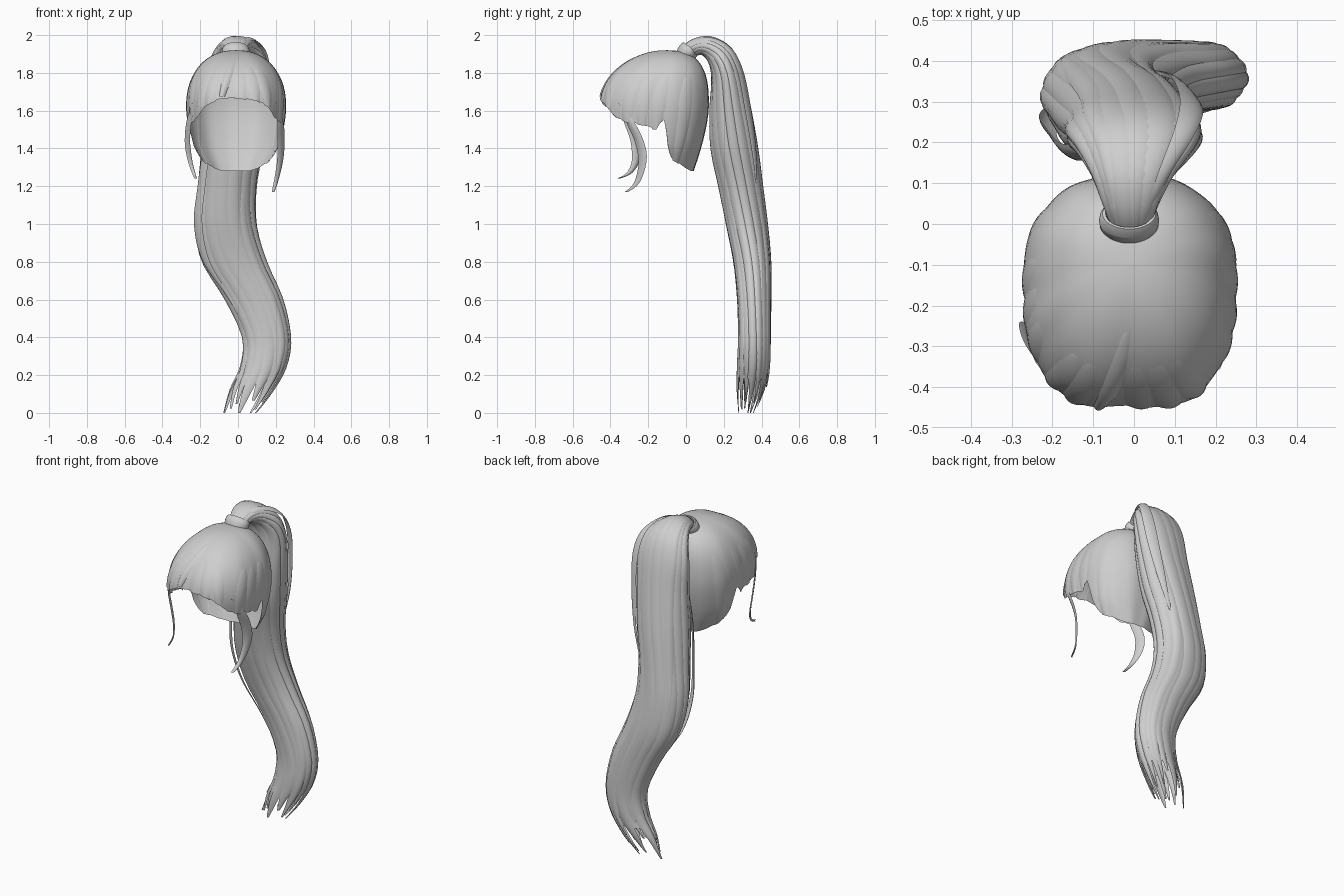
import bpy, math, random
from mathutils import Vector

if "Cube" in bpy.data.objects:
    bpy.data.objects.remove(bpy.data.objects["Cube"])

random.seed(4)
hair = bpy.data.materials.new("hair_grey")
hair.diffuse_color = (0.62, 0.62, 0.62, 1)
hair.use_nodes = True
hair.node_tree.nodes["Principled BSDF"].inputs["Base Color"].default_value = hair.diffuse_color


def sheet(name, f, nu, nv, closed=False):
    """Grid surface from f(u, v), u across (optionally wrapping), v along."""
    cols = nu if closed else nu + 1
    verts = [f(i / nu, j / nv) for j in range(nv + 1) for i in range(cols)]
    faces = []
    for j in range(nv):
        for i in range(nu):
            k = (i + 1) % cols
            faces.append((j * cols + i, j * cols + k, (j + 1) * cols + k, (j + 1) * cols + i))
    me = bpy.data.meshes.new(name)
    me.from_pydata(verts, [], faces)
    me.materials.append(hair)
    ob = bpy.data.objects.new(name, me)
    bpy.context.collection.objects.link(ob)
    bpy.context.view_layer.objects.active = ob
    ob.select_set(True)
    bpy.ops.object.shade_smooth_by_angle(angle=math.radians(50))
    ob.select_set(False)
    return ob


def spline(pts, t):
    """Catmull-Rom value at t in 0..len-1."""
    n = len(pts) - 1
    i = min(int(t), n - 1)
    s = t - i
    p0, p1, p2, p3 = (pts[max(0, min(n, i + k))] for k in (-1, 0, 1, 2))
    return [0.5 * (2 * b + (c - a) * s + (2 * a - 5 * b + 4 * c - d) * s * s
                   + (3 * b - a - 3 * c + d) * s ** 3) for a, b, c, d in zip(p0, p1, p2, p3)]


def table(tab, x):
    """Linear lookup in (x, value) pairs."""
    for (x0, y0), (x1, y1) in zip(tab, tab[1:]):
        if x <= x1:
            return y0 + (y1 - y0) * (x - x0) / (x1 - x0)
    return tab[-1][1]


# ---- Scalp cap: radius and hairline by angle from the front ----
RADIUS = [(0.28,), (0.30,), (0.278,), (0.26,), (0.285,), (0.30,), (0.29,)]
HAIRLINE = [(0, 1.67), (20, 1.66), (32, 1.63), (45, 1.565), (60, 1.54), (80, 1.525), (92, 1.50),
            (98, 1.545), (102, 1.55), (105, 1.49), (109, 1.39), (115, 1.345), (125, 1.325),
            (140, 1.295), (155, 1.28), (180, 1.28)]
MID, TOP = 1.62, 1.92


def dist(deg):
    return abs((deg + 180) % 360 - 180)


def cap_point(deg, z, scale=1.0):
    r = spline(RADIUS, dist(deg) / 30)[0]
    h = max(0.0, min(1.0, (z - MID) / (TOP - MID)))
    if z > MID:
        r *= max(0.0, 1 - h ** 2.25) ** (1 / 2.25)
    else:
        r *= 1 - 1.4 * (MID - z) ** 1.5
    r *= scale
    a = math.radians(deg)
    # the nape narrows sideways towards its lower edge
    pinch = 1 - 0.22 * max(0.0, (1.42 - z) / 0.14) ** 1.5
    return Vector((-0.01 + r * math.sin(a) * pinch, -0.17 - r * math.cos(a) + 0.07 * h * h, z))


def cap(u, v):
    deg = u * 360
    edge = table(HAIRLINE, dist(deg))
    z = edge + (TOP - edge) * (1 - v * v)
    return cap_point(deg, z, 1 + 0.006 * v * math.sin(math.radians(deg) * 14))


sheet("scalp_cap", cap, 120, 22, closed=True)


# Locks lying on the cap: start angle, end angle, start z, end z, half width in degrees, lift
def cap_lock(name, a0, a1, z0, z1, w, lift):
    def f(u, v):
        s = 2 * u - 1
        width = w * (0.35 + 0.65 * math.sin(math.pi * min(1, v * 0.8 + 0.1)))
        deg = a0 + (a1 - a0) * v + s * width
        z = max(z0 + (z1 - z0) * v ** 1.6, table(HAIRLINE, dist(deg)) - 0.006)
        return cap_point(deg, z, 0.992 + lift * (1 - s * s) * (0.4 + 0.6 * v))
    sheet(name, f, 6, 14)


cap_lock("fringe_centre_lock", -2, -15, 1.885, 1.675, 6, 0.05)
for i, a in enumerate((-42, -28, 5, 20, 35)):
    cap_lock(f"fringe_lock_{i}", a * 0.8, a, 1.83, 1.62, 9, 0.03)
for side in (-1, 1):
    for i, (a, z) in enumerate(((58, 1.53), (76, 1.52), (93, 1.50), (122, 1.32))):
        cap_lock(f"side_lock_{i}", side * (a + 8), side * a, 1.78, z, 10, 0.03)


# ---- Loose strands framing the face ----
def strand(name, path, width, across):
    across = Vector(across).normalized()

    def f(u, v):
        s = 2 * u - 1
        p = Vector(spline(path, v * (len(path) - 1)))
        w = width * min(1, 0.5 + 2 * v) * (1 - 0.65 * max(0, v - 0.5) / 0.5)
        bulge = across.cross(Vector((0, 0, 1))) * 0.008 * (1 - s * s)
        return p + across * (s * w) + bulge
    sheet(name, f, 4, 20)


strand("right_face_strand", [(0.205, -0.35, 1.64), (0.225, -0.29, 1.53), (0.228, -0.245, 1.43),
                             (0.222, -0.23, 1.33), (0.20, -0.26, 1.22), (0.185, -0.315, 1.17)],
       0.030, (0.6, 0.8, 0))
strand("left_face_strand", [(-0.235, -0.345, 1.64), (-0.258, -0.31, 1.55), (-0.268, -0.27, 1.44),
                            (-0.255, -0.265, 1.34), (-0.235, -0.30, 1.27), (-0.225, -0.36, 1.24)],
       0.028, (-0.5, 0.85, 0))

# ---- Ponytail stations: inner y, z, outer y, z, left x, right x ----
TAIL = [(.04, 1.885, -.025, 1.935, -.06, .045), (.08, 1.895, .035, 1.98, -.08, .065),
        (.11, 1.87, .13, 1.995, -.105, .10), (.13, 1.82, .235, 1.94, -.14, .15),
        (.135, 1.74, .30, 1.82, -.165, .17), (.125, 1.6, .345, 1.62, -.17, .16),
        (.13, 1.4, .385, 1.4, -.19, .135), (.17, 1.2, .41, 1.2, -.21, .10),
        (.21, 1.0, .435, 1.0, -.228, .10), (.25, .8, .452, .8, -.19, .155),
        (.27, .6, .452, .6, -.07, .24), (.275, .4, .45, .4, .02, .28),
        (.27, .25, .445, .25, .01, .26), (.27, .12, .42, .12, -.05, .20),
        (.28, .0, .37, .0, -.08, .12)]


def tail_point(t, a, scale):
    yi, zi, yo, zo, xl, xr = spline(TAIL, t)
    c, s = math.cos(a) * scale, math.sin(a) * scale
    return Vector(((xl + xr) / 2 + c * (xr - xl) / 2,
                   (yi + yo) / 2 + s * (yo - yi) / 2,
                   (zi + zo) / 2 + s * (zo - zi) / 2))


def tail_core(u, v):
    a = u * math.tau
    return tail_point(v * 12.5, a, 0.92 + 0.03 * math.cos(9 * a - v * 5))


sheet("ponytail_core", tail_core, 54, 60, closed=True)


def tail_lock(name, a0, half, start, end, lift, splay, twist=0.06, base=0.94):
    def f(u, v):
        s = 2 * u - 1
        t = start + (end - start) * v
        late = max(0.0, (t - (end - 2.6)) / 2.6)
        w = half * (1 - 0.82 * late ** 1.7)
        rise = math.sin(math.pi * v) ** 0.7 if 0 < v < 1 else 0.0
        scale = 0.94 + (base - 0.94) * rise + lift * (1 - s * s) + (splay - 1) * late ** 2
        return tail_point(t, a0 + twist * t + s * w, scale)
    sheet(name, f, 6, 44)


COUNT = 14
for i in range(COUNT):
    tail_lock(f"ponytail_lock_{i}", i * math.tau / COUNT, random.uniform(0.28, 0.4), 0.2,
              14.0 if i % 4 == 0 else random.uniform(12.8, 13.9),
              random.uniform(0.05, 0.085), random.uniform(0.75, 1.1), 0.07)

# Flyaway locks standing off the ponytail corners
FLYAWAYS = ((0.75, 1.2, 7.0, 0.04, 1.2), (3.7, 5, 10.5, 0.04, 1.14), (0.9, 6, 13.4, 0.05, 0.98),
            (-1.0, 7, 13.7, 0.05, 1.0), (2.2, 1, 9, 0.05, 1.0))
for i, (a, s, e, lift, base) in enumerate(FLYAWAYS):
    tail_lock(f"flyaway_lock_{i}", a, 0.2, s, e, lift, 1.0, 0.01, base)


# ---- Hair tie around the ponytail root ----
def tie(u, v):
    a, b = u * math.tau, v * math.tau
    axis = Vector((0, 0.61, 0.79))
    side = Vector((0, -0.79, 0.61))
    r = 0.055 + 0.011 * math.cos(b)
    return (Vector((-0.012, 0.008, 1.911)) + Vector((1.12, 0, 0)) * (r * math.cos(a))
            + side * (r * 0.82 * math.sin(a)) + axis * (0.03 * math.sin(b)))


sheet("hair_tie", tie, 32, 10, closed=True)
